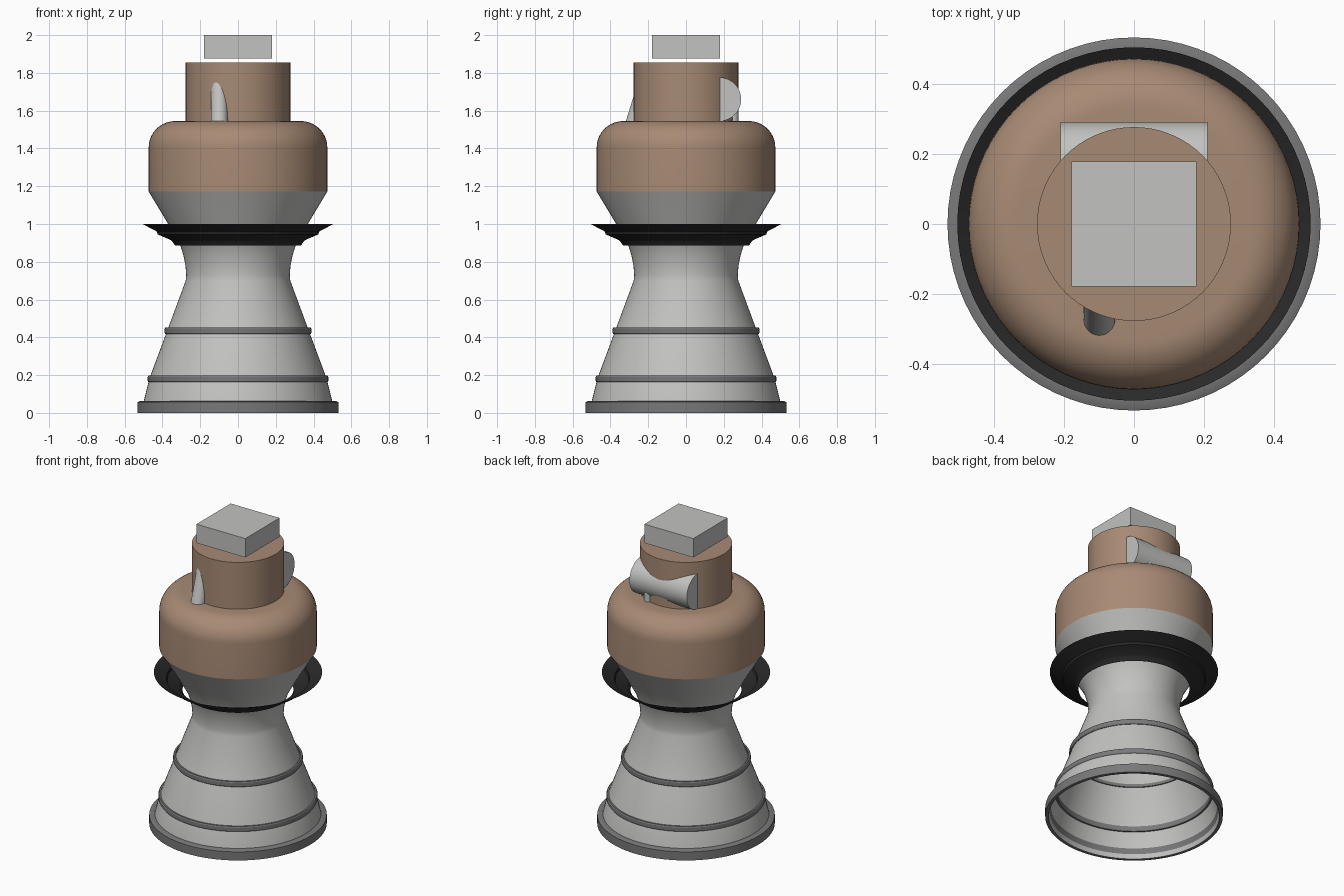
import bpy, math
from mathutils import Vector

cube = bpy.data.objects.get("Cube")
if cube:
    bpy.data.objects.remove(cube, do_unlink=True)


def material(name, rgb):
    m = bpy.data.materials.new(name)
    m.use_nodes = True
    m.diffuse_color = (*rgb, 1)
    for n in m.node_tree.nodes:
        if n.type == 'BSDF_PRINCIPLED':
            n.inputs["Base Color"].default_value = (*rgb, 1)
    return m


LIGHT = material("light grey metal", (0.54, 0.54, 0.53))
MID = material("mid grey metal", (0.19, 0.19, 0.195))
DARK = material("dark rubber", (0.022, 0.022, 0.022))
TAN = material("tan insulation", (0.39, 0.255, 0.175))


def finish(obj, mat, angle=30):
    obj.data.materials.append(mat)
    bpy.ops.object.select_all(action='DESELECT')
    obj.select_set(True)
    bpy.context.view_layer.objects.active = obj
    bpy.ops.object.shade_smooth_by_angle(angle=math.radians(angle))
    return obj


def lathe(name, profile, mat, closed=False, sides=72):
    """Spin (radius, z) points, listed upward along the outside, around z."""
    verts, faces, n = [], [], len(profile)
    for i in range(sides):
        a = 2 * math.pi * i / sides
        verts += [(r * math.cos(a), r * math.sin(a), z) for r, z in profile]
    for i in range(sides):
        j = (i + 1) % sides
        for k in range(n if closed else n - 1):
            l = (k + 1) % n
            faces.append((i * n + k, j * n + k, j * n + l, i * n + l))
    # Close the top when the profile ends at the axis
    if profile[-1][0] < 0.001:
        faces = [f for f in faces if f[2] % n != n - 1]
        verts.append((0, 0, profile[-1][1]))
        top = len(verts) - 1
        faces += [(i * n + n - 2, ((i + 1) % sides) * n + n - 2, top) for i in range(sides)]
    mesh = bpy.data.meshes.new(name)
    mesh.from_pydata(verts, [], faces)
    if profile[-1][0] < 0.001:
        import bmesh
        bm = bmesh.new()
        bm.from_mesh(mesh)
        bmesh.ops.delete(bm, geom=[v for v in bm.verts if not v.link_faces], context='VERTS')
        bm.to_mesh(mesh)
        bm.free()
    obj = bpy.data.objects.new(name, mesh)
    bpy.context.collection.objects.link(obj)
    return finish(obj, mat)


def rod(name, start, end, radius, mat, sides=40):
    a, b = Vector(start), Vector(end)
    bpy.ops.mesh.primitive_cylinder_add(vertices=sides, radius=radius, depth=(b - a).length,
                                        location=(a + b) / 2)
    obj = bpy.context.object
    obj.name = name
    obj.rotation_euler = (b - a).to_track_quat('Z', 'Y').to_euler()
    return finish(obj, mat)


# Bell, throat and flared chamber as one open shell
lathe("engine_bell", [(0.512, 0.0), (0.5, 0.06), (0.47, 0.18), (0.377, 0.43), (0.277, 0.7),
                      (0.274, 0.73), (0.278, 0.78), (0.288, 0.83), (0.305, 0.885),
                      (0.37, 1.0), (0.473, 1.172)], LIGHT)

# Rim and stiffening bands around the bell
lathe("bell_rim", [(0.513, 0.0), (0.533, 0.0), (0.533, 0.057), (0.515, 0.064), (0.498, 0.064)],
      MID, closed=True)
for name, r, z in (("lower_band", 0.478, 0.18), ("upper_band", 0.389, 0.435)):
    lathe(name, [(r - 0.015, z - 0.017), (r - 0.004, z - 0.017), (r, z - 0.011), (r, z + 0.011),
                 (r - 0.004, z + 0.017), (r - 0.015, z + 0.017)], MID, closed=True)

# Loose stepped collar around the chamber
lathe("stepped_collar", [(0.333, 0.885), (0.348, 0.908), (0.355, 0.915), (0.425, 0.945),
                         (0.43, 0.96), (0.505, 1.0)], DARK)

# Tank with rounded shoulder
shoulder = [(0.333 + 0.14 * math.cos(t), 1.405 + 0.14 * math.sin(t))
            for t in (math.pi / 2 * i / 10 for i in range(11))]
lathe("tank", [(0.473, 1.172)] + shoulder + [(0.0, 1.545)], TAN)

# Upper neck
lathe("neck", [(0.277, 1.54), (0.277, 1.855), (0.0, 1.855)], TAN)

# Block floating just above the neck
bpy.ops.mesh.primitive_cube_add(size=1, location=(0, 0, 1.9375))
block = bpy.context.object
block.name = "top_block"
block.scale = (0.358, 0.358, 0.125)
finish(block, LIGHT)

# Slanted pipe at the front, cross roll and small post at the back
rod("front_pipe", (-0.099, -0.285, 1.50), (-0.099, -0.192, 1.80), 0.045, LIGHT)
rod("rear_roll", (-0.21, 0.176, 1.66), (0.21, 0.176, 1.66), 0.116, LIGHT)
rod("rear_post", (0.1, 0.252, 1.50), (0.1, 0.252, 1.66), 0.025, LIGHT, 20)
